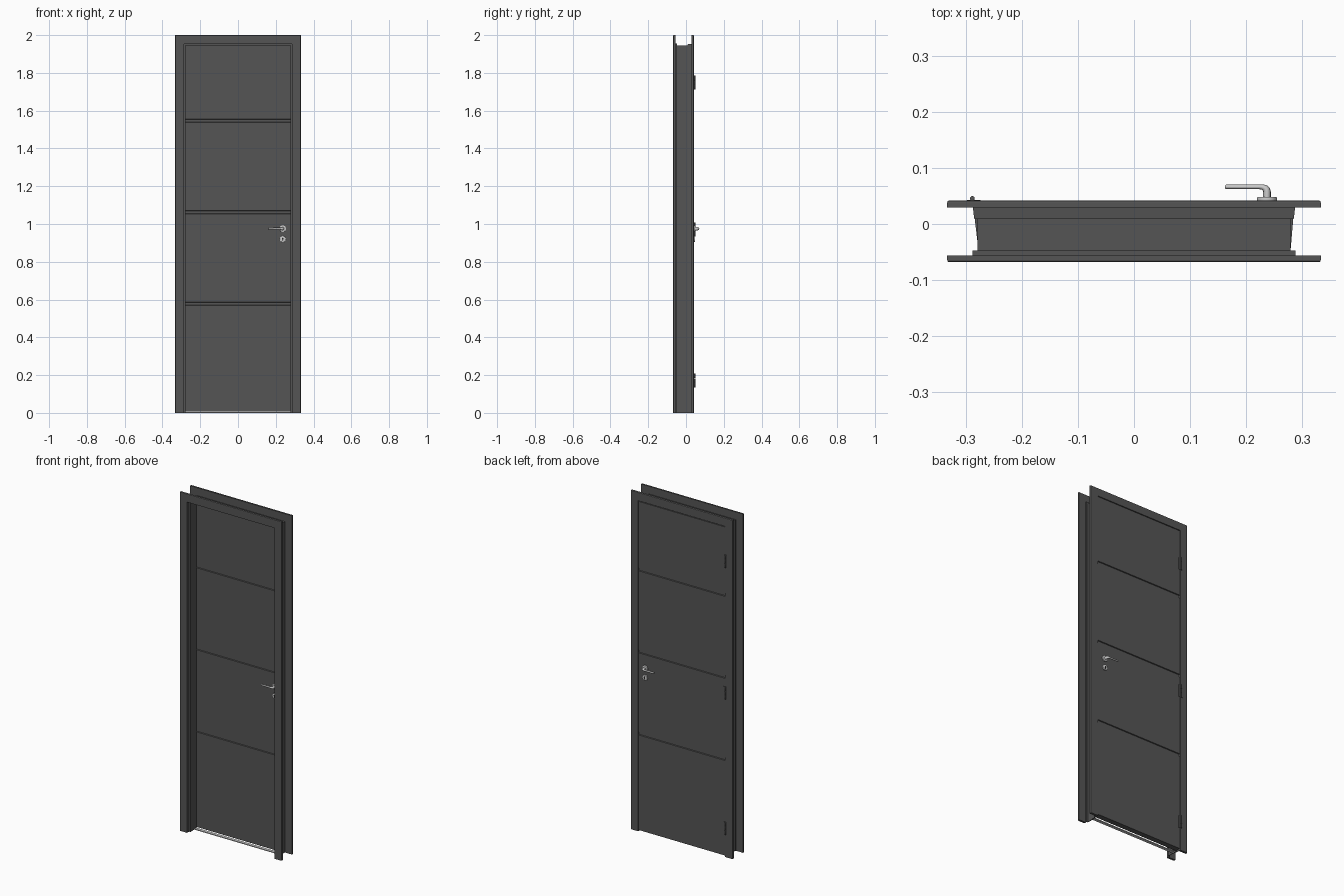
import bpy, bmesh, math
from mathutils import Matrix, Vector

if "Cube" in bpy.data.objects:
    bpy.data.objects.remove(bpy.data.objects["Cube"])


def material(name, v):
    m = bpy.data.materials.new(name)
    m.diffuse_color = (v, v, v, 1)
    m.use_nodes = True
    m.node_tree.nodes["Principled BSDF"].inputs["Base Color"].default_value = m.diffuse_color
    return m


DARK = material("dark_grey", 0.09)
BLACK = material("keyhole_black", 0.02)


def finish(name, bm, mat=None, smooth=False):
    bmesh.ops.recalc_face_normals(bm, faces=bm.faces)
    me = bpy.data.meshes.new(name)
    bm.to_mesh(me)
    bm.free()
    ob = bpy.data.objects.new(name, me)
    bpy.context.collection.objects.link(ob)
    if mat:
        me.materials.append(mat)
    if smooth:
        bpy.ops.object.select_all(action='DESELECT')
        ob.select_set(True)
        bpy.context.view_layer.objects.active = ob
        bpy.ops.object.shade_smooth_by_angle(angle=math.radians(35))
    return ob


def loft(name, rings, mat):
    # skin a list of closed rings and cap both ends
    bm = bmesh.new()
    vs = [[bm.verts.new(p) for p in r] for r in rings]
    n = len(vs[0])
    for a, b in zip(vs, vs[1:]):
        for i in range(n):
            j = (i + 1) % n
            bm.faces.new((a[i], a[j], b[j], b[i]))
    bm.faces.new(vs[0])
    bm.faces.new(vs[-1])
    return finish(name, bm, mat)


def box(name, lo, hi, mat=None):
    bm = bmesh.new()
    bmesh.ops.create_cube(bm, size=1)
    lo, hi = Vector(lo), Vector(hi)
    bmesh.ops.scale(bm, vec=hi - lo, verts=bm.verts)
    bmesh.ops.translate(bm, vec=(lo + hi) / 2, verts=bm.verts)
    return finish(name, bm, mat)


def cylinder(name, centre, r, depth, axis='Z', mat=None, bevel=0.0, seg=32):
    bm = bmesh.new()
    bmesh.ops.create_cone(bm, cap_ends=True, segments=seg, radius1=r, radius2=r, depth=depth)
    if bevel:
        rim = [e for e in bm.edges if abs(e.verts[0].co.z - e.verts[1].co.z) < 1e-6]
        bmesh.ops.bevel(bm, geom=rim, offset=bevel, segments=2, affect='EDGES', profile=0.5)
    if axis == 'Y':
        bmesh.ops.rotate(bm, matrix=Matrix.Rotation(math.pi / 2, 3, 'X'), verts=bm.verts)
    bmesh.ops.translate(bm, vec=centre, verts=bm.verts)
    return finish(name, bm, mat, True)


# door frame: jamb with front and back casings, mitred round three sides
section = [(.2855, -.068), (.329, -.068), (.332, -.067), (.333, -.064), (.333, -.056),
           (.2875, -.056), (.2875, -.047), (.279, -.047), (.279, .010), (.285, .010),
           (.287, .029), (.333, .029), (.333, .038), (.332, .041), (.329, .042),
           (.285, .042), (.2838, .0085), (.277, .0085), (.277, -.0485), (.2855, -.0485)]
TOP = 2 - .333
loft("door_frame", [
    [(-x, y, 0) for x, y in section],
    [(-x, y, x + TOP) for x, y in section],
    [(x, y, x + TOP) for x, y in section],
    [(x, y, 0) for x, y in section]], DARK)

# door leaf: one profile with horizontal grooves on both faces
FRONT, BACK = .0088, .041
grooves = [.578, 1.063, 1.547]


def face_side(y, inward):
    pts = [(y, .008)]
    for z in grooves:
        pts += [(y, z - .009), (y + inward, z - .007), (y + inward, z + .007), (y, z + .009)]
    return pts + [(y, 1.948)]


profile = face_side(FRONT, .005) + face_side(BACK, -.005)[::-1]
loft("door_leaf", [[(x, y, z) for y, z in profile] for x in (-.282, .282)], DARK)

# threshold strip
box("threshold", (-.277, -.012, 0), (.277, .006, .005))

# hinges: three barrels with thin plates
for i, z in enumerate((.171, .97, 1.748)):
    for j in (-1, 0, 1):
        cylinder(f"hinge_barrel_{i}_{j + 1}", (-.288, .0455, z + j * .025), .0042, .0242,
                 mat=DARK, bevel=.0006, seg=20)
    box(f"hinge_plate_{i}", (-.298, .041, z - .036), (-.274, .0432, z + .036), DARK)

# handle sets on both faces
HX, HZ, KZ = .237, .975, .92


def lever(name, surf, s):
    path = [(HX, .000, 1.25), (HX, .016, 1.25), (HX - .001, .0205, 1.2), (HX - .004, .0235, 1.05),
            (HX - .009, .025, .85), (HX - .014, .0252, .75), (.164, .0252, .7), (.1625, .0252, .5)]
    cu = bpy.data.curves.new(name, 'CURVE')
    cu.dimensions = '3D'
    cu.bevel_depth = .0055
    cu.bevel_resolution = 4
    cu.use_fill_caps = True
    sp = cu.splines.new('POLY')
    sp.points.add(len(path) - 1)
    for p, (x, d, r) in zip(sp.points, path):
        p.co = (x, surf + s * d, 0, 1)
        p.radius = r
    ob = bpy.data.objects.new(name, cu)
    bpy.context.collection.objects.link(ob)
    ob.location.z = HZ
    ob.scale.z = 1.3
    bpy.ops.object.select_all(action='DESELECT')
    ob.select_set(True)
    bpy.context.view_layer.objects.active = ob
    bpy.ops.object.convert(target='MESH')
    bpy.ops.object.shade_smooth_by_angle(angle=math.radians(40))


for side, surf, s in (("front", FRONT, -1), ("back", BACK, 1)):
    lever(f"{side}_lever", surf, s)
    cylinder(f"{side}_handle_rosette", (HX, surf + s * .0035, HZ), .0175, .008, 'Y', bevel=.0015)
    cylinder(f"{side}_lock_rosette", (HX, surf + s * .0035, KZ), .0165, .008, 'Y', bevel=.0015)
    # keyhole
    cylinder(f"{side}_keyhole_round", (HX, surf + s * .0075, KZ + .003), .0048, .0008, 'Y', BLACK)
    y = surf + s * .0075
    box(f"{side}_keyhole_slot", (HX - .0024, y - .0003, KZ - .010), (HX + .0024, y + .0003, KZ + .002), BLACK)
